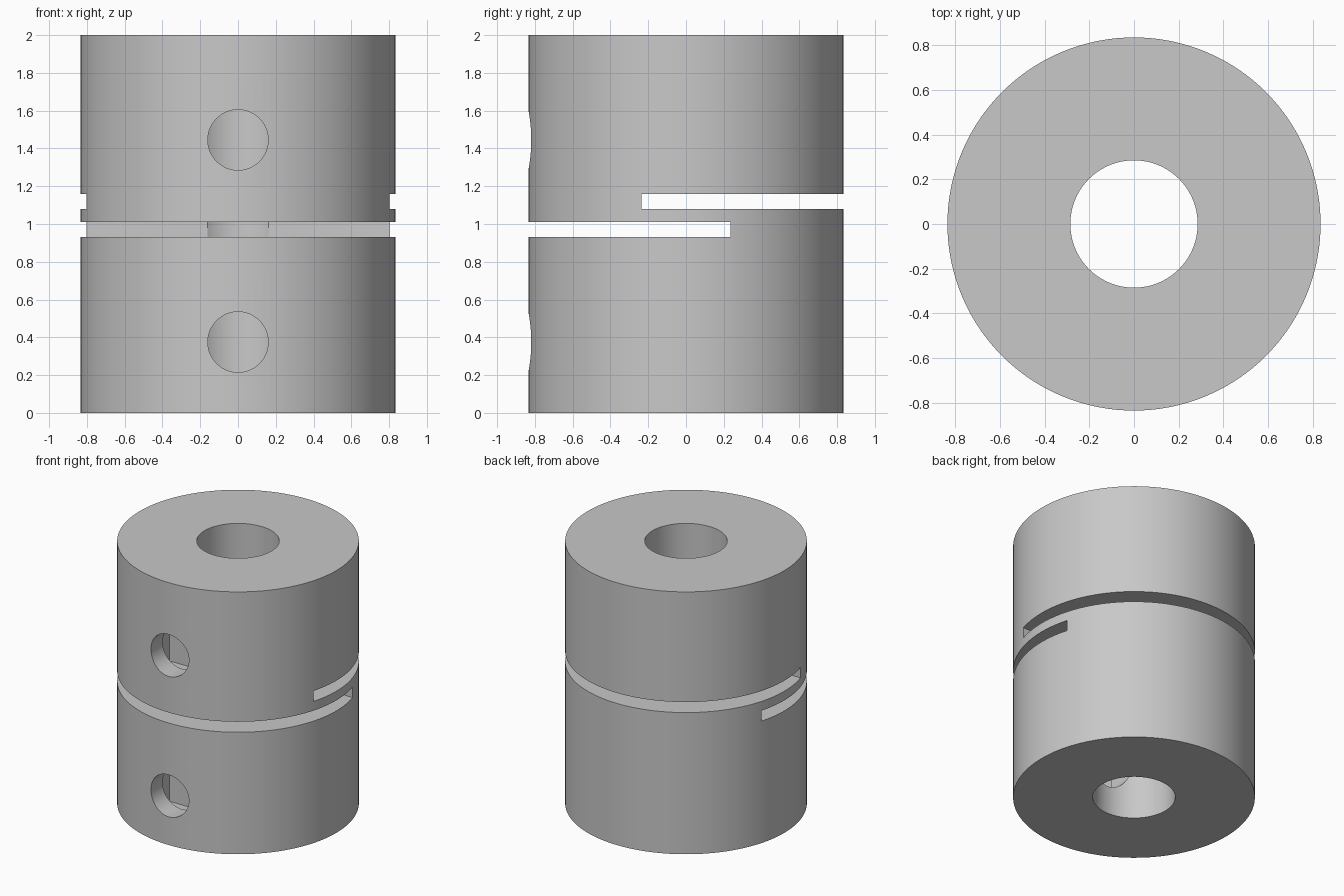
import bpy
import math

if "Cube" in bpy.data.objects:
    bpy.data.objects.remove(bpy.data.objects["Cube"])

BODY_R, BORE_R, HEIGHT = 0.835, 0.285, 2.0
SCREW_R = 0.16
SCREW_Z = (0.375, 1.445)

grey = bpy.data.materials.new("light_grey")
grey.diffuse_color = (0.58, 0.58, 0.58, 1)
grey.use_nodes = True
grey.node_tree.nodes["Principled BSDF"].inputs["Base Color"].default_value = grey.diffuse_color


def cylinder(name, radius, depth, loc, rot=(0, 0, 0), sides=96):
    bpy.ops.mesh.primitive_cylinder_add(vertices=sides, radius=radius, depth=depth,
                                        location=loc, rotation=rot)
    obj = bpy.context.object
    obj.name = name
    return obj


def box(name, x, y, z):
    """Box from (min, max) ranges on each axis."""
    bpy.ops.mesh.primitive_cube_add(size=1, location=[(a + b) / 2 for a, b in (x, y, z)])
    obj = bpy.context.object
    obj.name = name
    obj.scale = [b - a for a, b in (x, y, z)]
    return obj


# Main sleeve
body = cylinder("coupling_body", BODY_R, HEIGHT, (0, 0, HEIGHT / 2), sides=128)
body.data.materials.append(grey)

# Central shaft bore
cutters = [cylinder("bore_cutter", BORE_R, HEIGHT + 0.2, (0, 0, HEIGHT / 2))]

# Opposed flexure slits
cutters.append(box("front_slit_cutter", (-1, 1), (-1, 0.235), (0.93, 1.01)))
cutters.append(box("back_slit_cutter", (-1, 1), (-0.235, 1), (1.08, 1.16)))

# Clamp screw holes with square nut pockets
for z in SCREW_Z:
    cutters.append(cylinder("screw_hole_cutter", SCREW_R, 1.0, (0, -0.5, z),
                            (math.pi / 2, 0, 0), 64))
    cutters.append(box("nut_pocket_cutter", (-0.275, 0.275), (-0.68, -0.43),
                       (z - 0.27, z + 0.27)))

# Apply the cuts
for cutter in cutters:
    cutter.hide_render = True
    mod = body.modifiers.new(cutter.name, "BOOLEAN")
    mod.operation = "DIFFERENCE"
    mod.solver = "EXACT"
    mod.object = cutter
    bpy.ops.object.select_all(action="DESELECT")
    body.select_set(True)
    bpy.context.view_layer.objects.active = body
    bpy.ops.object.modifier_apply(modifier=mod.name)

for cutter in cutters:
    bpy.data.objects.remove(cutter, do_unlink=True)

bpy.ops.object.shade_smooth_by_angle(angle=math.radians(30))
